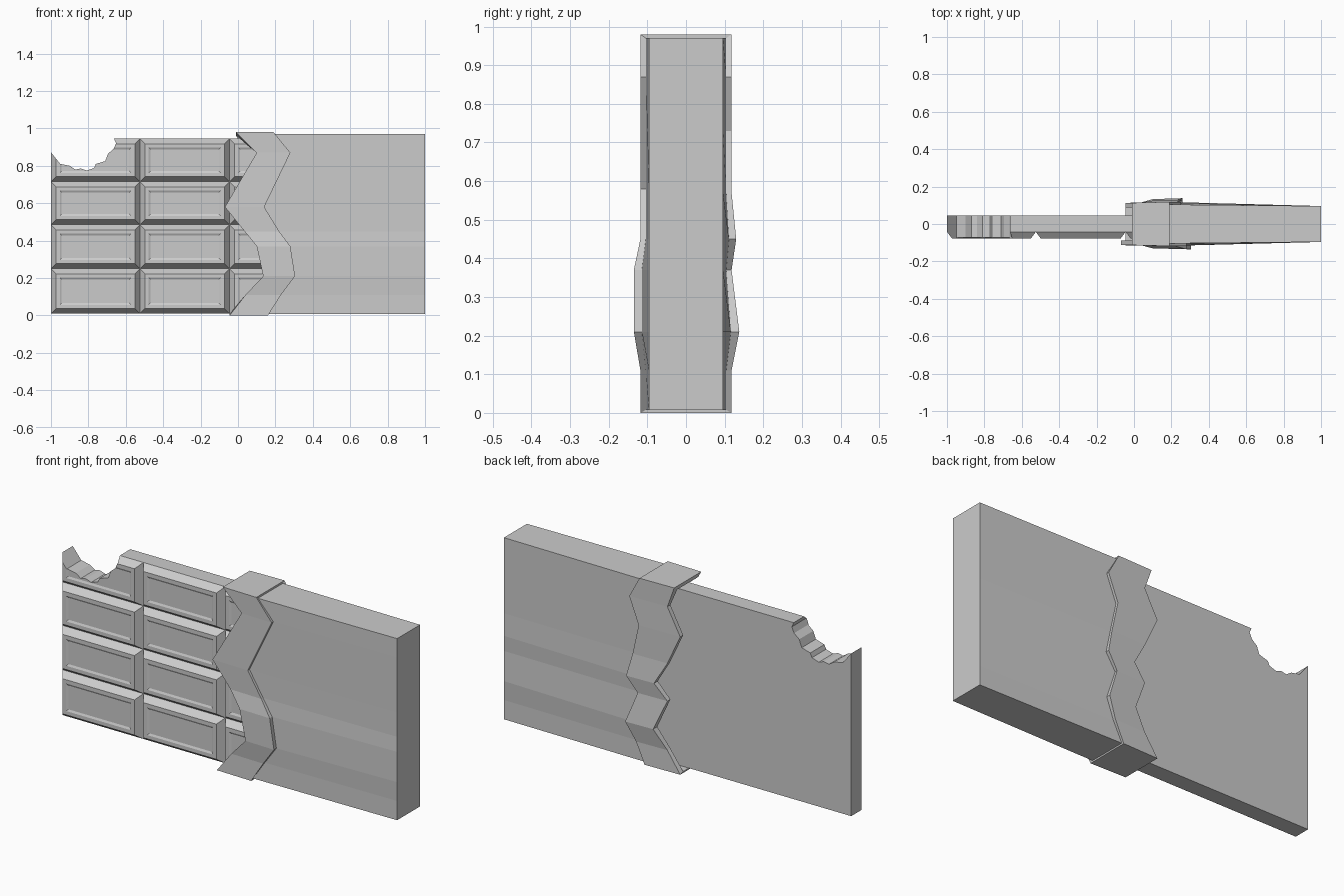
import bpy, bmesh

if "Cube" in bpy.data.objects:
    bpy.data.objects.remove(bpy.data.objects["Cube"])


def add_object(name, bm):
    bmesh.ops.recalc_face_normals(bm, faces=bm.faces[:])
    mesh = bpy.data.meshes.new(name)
    bm.to_mesh(mesh)
    bm.free()
    obj = bpy.data.objects.new(name, mesh)
    bpy.context.collection.objects.link(obj)
    return obj


# Chocolate bar: grid of cells, thickened backwards, each cell raised and panelled
xs = [-1.0, -0.525, -0.045, 0.435, 0.915]
zs = [0.01, 0.25, 0.485, 0.715, 0.945]
bm = bmesh.new()
grid = [[bm.verts.new((x, -0.042, z)) for z in zs] for x in xs]
cells = []
for i in range(len(xs) - 1):
    for j in range(len(zs) - 1):
        cells.append(bm.faces.new((grid[i][j], grid[i + 1][j],
                                   grid[i + 1][j + 1], grid[i][j + 1])))
rim = [grid[0][0], grid[-1][0], grid[-1][-1], grid[0][-1]]
outline = ([grid[i][0] for i in range(5)] + [grid[-1][j] for j in range(1, 5)]
           + [grid[i][-1] for i in (3, 2, 1, 0)] + [grid[0][j] for j in (3, 2, 1)])
back = [bm.verts.new((v.co.x, 0.045, v.co.z)) for v in outline]
for k in range(len(outline)):
    n = (k + 1) % len(outline)
    bm.faces.new((outline[k], back[k], back[n], outline[n]))
bm.faces.new(back)
bmesh.ops.recalc_face_normals(bm, faces=bm.faces[:])
for width, depth in ((0.027, 0.036), (0.02, 0.0), (0.01, -0.005)):
    bmesh.ops.inset_individual(bm, faces=cells, thickness=width, depth=depth,
                               use_even_offset=True)
bar = add_object("chocolate_bar", bm)

# Bite cutter: scalloped outline extruded through the bar
bite = [(-1.1, 1.05), (-1.1, 0.98), (-1.0, 0.872), (-0.95, 0.81), (-0.9, 0.80),
        (-0.87, 0.78), (-0.84, 0.786), (-0.81, 0.775), (-0.77, 0.788), (-0.76, 0.81),
        (-0.71, 0.825), (-0.695, 0.865), (-0.665, 0.89), (-0.652, 0.92),
        (-0.665, 0.95), (-0.665, 1.05)]
bm = bmesh.new()
face = bm.faces.new([bm.verts.new((x, -0.2, z)) for x, z in bite])
ext = bmesh.ops.extrude_face_region(bm, geom=[face])
bmesh.ops.translate(bm, vec=(0, 0.4, 0),
                    verts=[g for g in ext["geom"] if isinstance(g, bmesh.types.BMVert)])
cutter = add_object("bite_cutter", bm)
cutter.hide_render = True
cutter.hide_viewport = False
cutter.display_type = 'WIRE'
mod = bar.modifiers.new("bite", 'BOOLEAN')
mod.operation = 'DIFFERENCE'
mod.solver = 'EXACT'
mod.object = cutter
bpy.context.view_layer.objects.active = bar
bpy.context.view_layer.update()
bpy.ops.object.modifier_apply(modifier=mod.name)
bpy.data.objects.remove(cutter, do_unlink=True)

# Wrapper: zigzag profile (z, torn edge x, folded edge x, bulge) down the front, up the back
front = [(0.98, -0.01, 0.19, 0), (0.87, 0.10, 0.28, 0), (0.58, -0.07, 0.14, 0),
         (0.45, 0.035, 0.22, 0), (0.37, 0.10, 0.28, 0.017), (0.21, 0.135, 0.305, 0.017),
         (0.11, 0.04, 0.23, 0), (0.0, -0.045, 0.16, 0)]
rear = [(0.0, -0.045, 0.16, 0), (0.11, 0.03, 0.21, 0), (0.21, 0.10, 0.26, 0.02),
        (0.37, 0.03, 0.2, 0), (0.45, 0.10, 0.26, 0.012), (0.57, 0.03, 0.23, 0),
        (0.73, -0.045, 0.195, 0), (0.87, 0.03, 0.25, 0), (0.98, -0.01, 0.19, 0)]
profile = [(-1, p) for p in front] + [(1, p) for p in rear]


def ring(bm, x_of, y, bulge, z_low, z_high):
    verts = []
    for side, (z, torn, fold, b) in profile:
        verts.append(bm.verts.new((x_of(torn, fold), side * (y + bulge * b),
                                   min(max(z, z_low), z_high))))
    return verts


bm = bmesh.new()
rings = [
    ring(bm, lambda t, f: 0.95, 0.084, 0, 0.012, 0.955),     # inside end
    ring(bm, lambda t, f: t, 0.088, 0.5, 0.008, 0.962),      # inside of torn edge
    ring(bm, lambda t, f: t, 0.113, 1, 0.0, 0.98),           # outside of torn edge
    ring(bm, lambda t, f: f, 0.118, 1, 0.0, 0.98),           # folded-back edge
    ring(bm, lambda t, f: f, 0.104, 0.6, 0.008, 0.97),       # sleeve under the fold
    ring(bm, lambda t, f: 1.0, 0.096, 0, 0.008, 0.97),       # closed end
]
for a, b in zip(rings, rings[1:]):
    for k in range(len(a)):
        n = (k + 1) % len(a)
        bm.faces.new((a[k], a[n], b[n], b[k]))
bm.faces.new(rings[0])
bm.faces.new(rings[-1])
add_object("foil_wrapper", bm)
